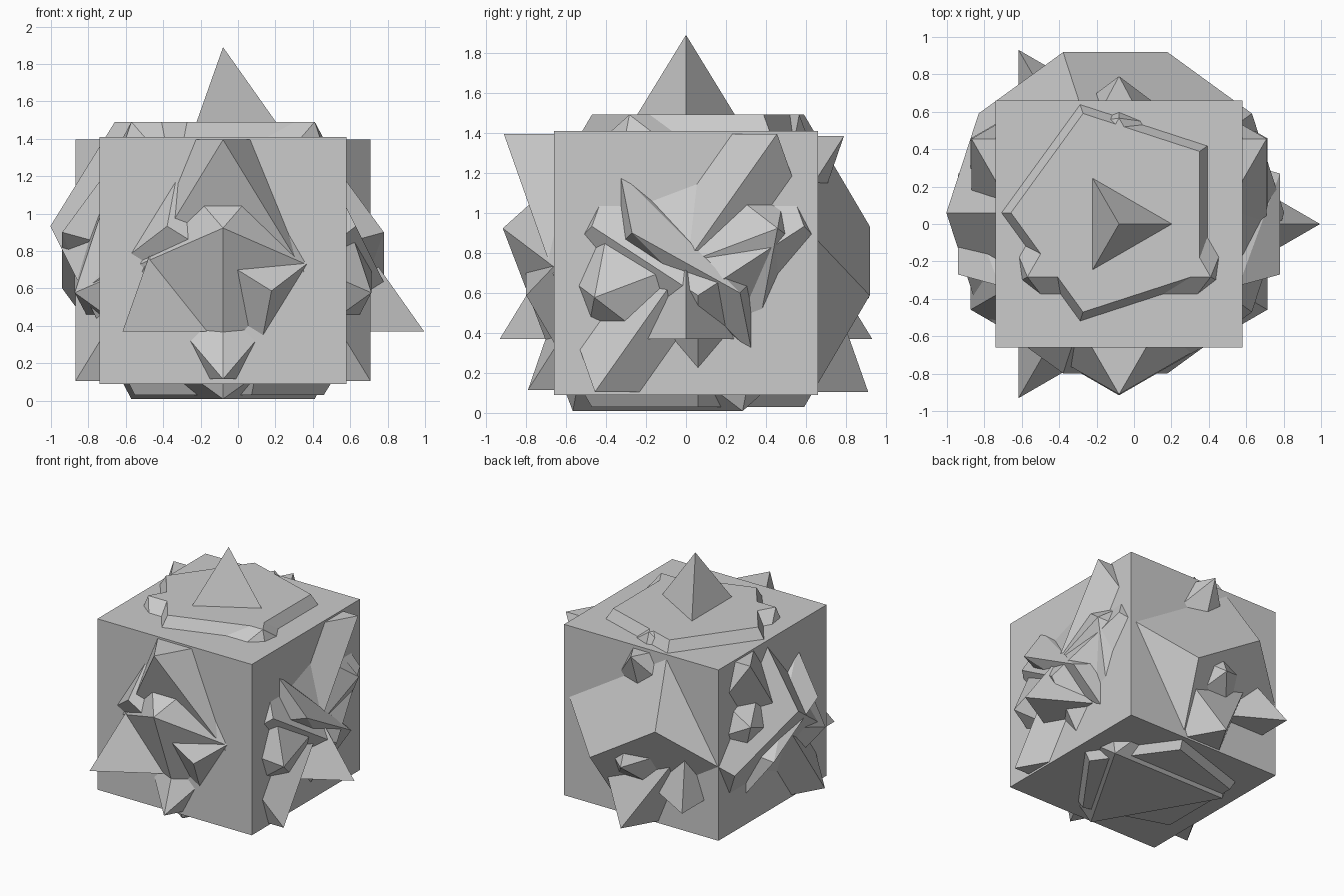
import bpy, bmesh
from math import cos, sin, radians
from mathutils import Vector

if "Cube" in bpy.data.objects:
    bpy.data.objects.remove(bpy.data.objects["Cube"])

CENTRE = Vector((-0.08, 0, 0.75))


def ring(n, r, z, start):
    """Regular ring of n points at height z, first point at angle start."""
    return [Vector((r * cos(radians(start + 360 * k / n)),
                    r * sin(radians(start + 360 * k / n)), z)) for k in range(n)]


def solid(name, pts, centre=CENTRE):
    """Flat-faced convex solid around the given points."""
    bm = bmesh.new()
    for p in pts:
        bm.verts.new(Vector(p) + centre)
    res = bmesh.ops.convex_hull(bm, input=bm.verts[:])
    junk = {g for g in res["geom_interior"] if isinstance(g, bmesh.types.BMVert)}
    if junk:
        bmesh.ops.delete(bm, geom=list(junk), context='VERTS')
    bmesh.ops.dissolve_limit(bm, angle_limit=radians(1), verts=bm.verts[:], edges=bm.edges[:])
    bmesh.ops.recalc_face_normals(bm, faces=bm.faces[:])
    me = bpy.data.meshes.new(name)
    bm.to_mesh(me)
    bm.free()
    ob = bpy.data.objects.new(name, me)
    bpy.context.collection.objects.link(ob)
    return ob


def inverted(pts):
    return [-p for p in pts]


# Main cube
h = 0.66
solid("cube", [(x, y, z) for x in (-h, h) for y in (-h, h) for z in (-h, h)])

# Four-sided solid with its tip straight up
solid("tetrahedron", ring(3, 1.075, -0.38, 0) + [Vector((0, 0, 1.14))])

# Eight-sided solid lying on a face
top = ring(3, 0.911, 0.645, -90)
solid("octahedron", top + inverted(top))

# Twenty-sided solid lying on a face
top = ring(3, 0.566, 0.741, 90) + ring(3, 0.916, 0.173, -90)
solid("icosahedron", top + inverted(top))

# Twelve-sided solid lying on a face, slightly off centre
top = ring(5, 0.558, 0.731, 180) + ring(5, 0.903, 0.173, 180)
solid("dodecahedron", top + inverted(top), Vector((-0.1, 0.06, 0.76)))

# Small points on the back and front faces
tip = [Vector(p) for p in ((0, 0.79, 0.635), (-0.08, 0.64, 0.635), (0.08, 0.64, 0.635),
                           (-0.2, 0.64, 0.4), (0.2, 0.64, 0.4), (0, 0.64, 0.2))]
solid("back_point", tip)
solid("front_point", inverted(tip))

# Slanted ridges on the two sides
for side, name in ((1, "right_ridge"), (-1, "left_ridge")):
    solid(name, [(side * x, s * y, s * z) for s in (1, -1)
                 for x, y, z in ((0.86, -0.27, 0.15), (0.64, -0.33, 0.45), (0.64, -0.33, 0.09))])
